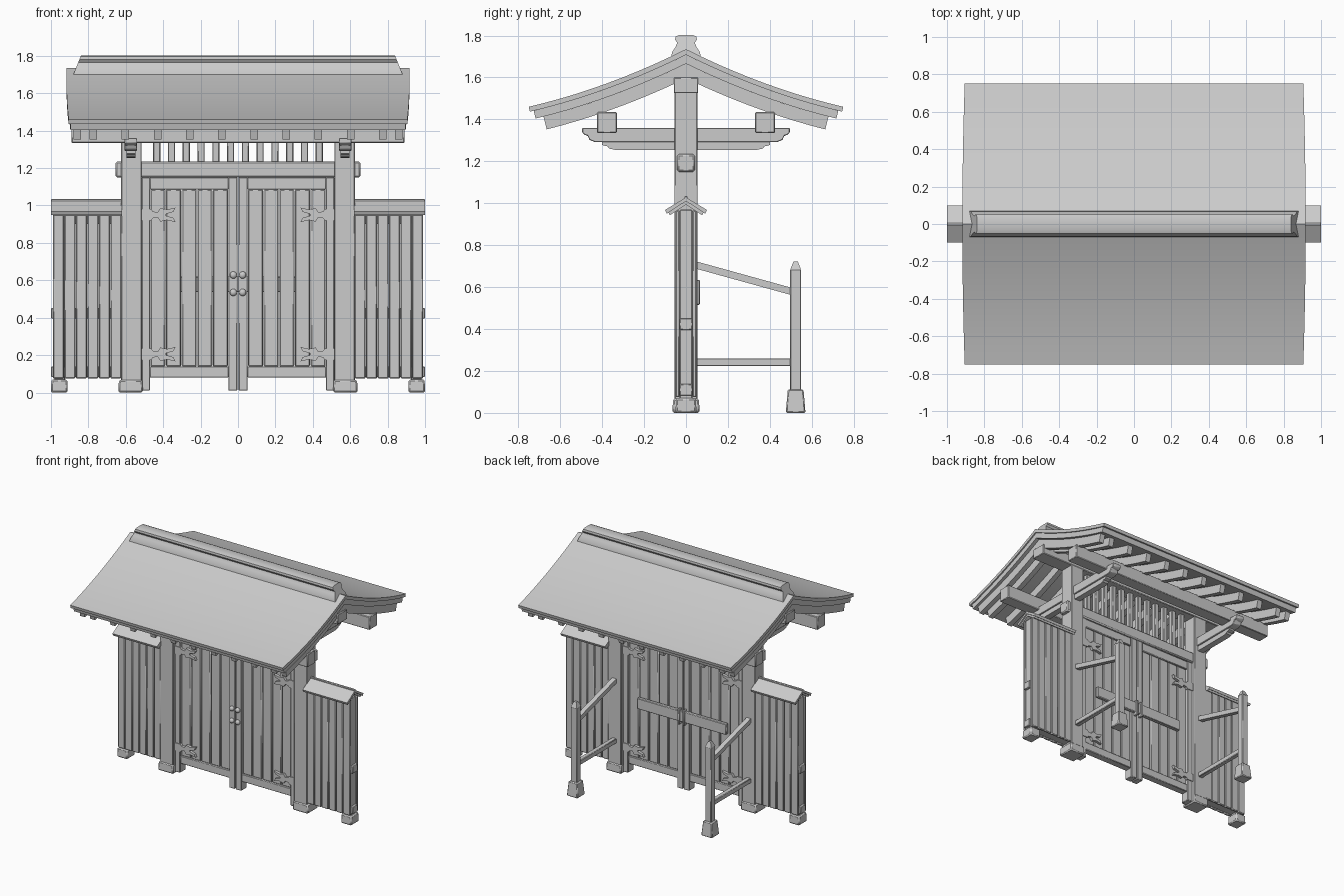
import bpy, bmesh, math
from mathutils import Vector

cube = bpy.data.objects.get("Cube")
if cube:
    bpy.data.objects.remove(cube, do_unlink=True)

mat = bpy.data.materials.new("plain grey")
mat.use_nodes = True
GREY = (0.6, 0.6, 0.6, 1)
mat.diffuse_color = GREY
mat.node_tree.nodes["Principled BSDF"].inputs["Base Color"].default_value = GREY
parts = []


def finish(name, bm, bevel=0):
    bmesh.ops.recalc_face_normals(bm, faces=bm.faces)
    mesh = bpy.data.meshes.new(name)
    bm.to_mesh(mesh)
    bm.free()
    mesh.materials.append(mat)
    ob = bpy.data.objects.new(name, mesh)
    bpy.context.collection.objects.link(ob)
    if bevel:
        mod = ob.modifiers.new("Bevel", 'BEVEL')
        mod.width, mod.segments = bevel, 1
    parts.append(ob)
    return ob


def box(name, x, y, z, bevel=0.004, taper=1):
    """Box from (min, max) ranges; taper scales the top."""
    bm = bmesh.new()
    bmesh.ops.create_cube(bm, size=1)
    c = [sum(r) / 2 for r in (x, y, z)]
    d = [abs(r[1] - r[0]) for r in (x, y, z)]
    for v in bm.verts:
        k = taper if v.co.z > 0 else 1
        v.co = (c[0] + v.co.x * d[0] * k, c[1] + v.co.y * d[1] * k, c[2] + v.co.z * d[2])
    return finish(name, bm, bevel)


def prism(name, pts, lo, hi, axis='X', bevel=0):
    """Extrude an outline: (y, z) along X or (x, z) along Y."""
    bm = bmesh.new()
    place = (lambda p, t: (t, p[0], p[1])) if axis == 'X' else (lambda p, t: (p[0], t, p[1]))
    a = [bm.verts.new(place(p, lo)) for p in pts]
    b = [bm.verts.new(place(p, hi)) for p in pts]
    bm.faces.new(a)
    bm.faces.new(b[::-1])
    for i in range(len(pts)):
        j = (i + 1) % len(pts)
        bm.faces.new((a[i], a[j], b[j], b[i]))
    return finish(name, bm, bevel)


def side(s, a, b):
    return tuple(sorted((s * a, s * b)))


# Curved roof: layers are offsets of one sweeping slope
def slope_point(y, depth):
    n = Vector((0.5 - 0.356 * y, 1)).normalized()
    if y == 0:
        return (0, 1.735 - depth / n.y)
    return (y - n.x * depth, 1.735 - 0.5 * y + 0.178 * y * y - n.y * depth)


def roof_outline(reach, top, bottom, steps=10):
    ys = [reach * i / steps for i in range(steps + 1)]
    up = [slope_point(y, top) for y in ys]
    low = [slope_point(y, bottom) for y in ys]
    right = up + low[::-1]
    left = [(-y, z) for y, z in right if y > 1e-6]
    n = len(up) - 1
    return left[:n][::-1] + up + low[::-1] + left[n:][::-1]


for name, reach, top, bottom, half in (("roof_covering", 0.75, 0, 0.024, 0.918),
                                       ("roof_underboard", 0.732, 0.024, 0.062, 0.908)):
    roof = prism(name, roof_outline(reach, top, bottom), -half, half)
    for v in roof.data.vertices:
        v.co.x *= 1 - 0.014 * (v.co.y / 0.75) ** 2

rafter = roof_outline(0.695, 0.062, 0.125)
for x in [-0.86, 0.86] + [-0.774 + 0.172 * i for i in range(10)]:
    prism("rafter", rafter, x - 0.02, x + 0.02)

# Ridge cap with flared ends
half_cap = [(0.07, 1.7), (0.066, 1.722), (0.05, 1.745), (0.042, 1.765), (0.052, 1.78),
            (0.05, 1.796), (0.03, 1.803)]
cap = prism("ridge_cap", half_cap + [(-y, z) for y, z in half_cap[::-1]], -0.88, 0.88)
for v in cap.data.vertices:
    v.co.x *= 1 - 0.045 * (v.co.z - 1.7) / 0.1

# Long roof beams
box("ridge_beam", (-0.89, 0.89), (-0.058, 0.058), (1.525, 1.6))
for s in (-1, 1):
    box("eave_purlin", (-0.89, 0.89), side(s, 0.33, 0.424), (1.335, 1.435))


# Stepped bracket arm outlines with scrolled ends
def arm(half, low, high):
    h = high - low
    r = [(half, high), (half, high - 0.35 * h), (half - 0.012, high - 0.5 * h),
         (half - 0.025, high - 0.55 * h), (half - 0.035, low + 0.15 * h), (half - 0.06, low)]
    return r + [(-y, z) for y, z in r[::-1]]


for s in (-1, 1):
    # Main posts, footings and bracket arms
    box("main_post", side(s, 0.515, 0.625), (-0.055, 0.055), (0.05, 1.53))
    box("main_footing", side(s, 0.508, 0.64), (-0.065, 0.065), (0, 0.068), 0.008, 0.95)
    c = s * 0.573
    prism("upper_bracket_arm", arm(0.495, 1.292, 1.36), c - 0.034, c + 0.034, bevel=0.003)
    prism("lower_bracket_arm", arm(0.4, 1.255, 1.292), c - 0.024, c + 0.024)

    # Rear support post with pointed top, footing and braces
    box("support_footing", (c - 0.047, c + 0.047), (0.476, 0.57), (0, 0.112), 0.006, 0.8)
    box("support_post", (c - 0.026, c + 0.026), (0.497, 0.549), (0.1, 0.685))
    box("support_post_tip", (c - 0.026, c + 0.026), (0.497, 0.549), (0.683, 0.722), 0, 0.4)
    prism("sloping_brace", [(0.04, 0.725), (0.51, 0.595), (0.51, 0.56), (0.04, 0.69)],
          c - 0.018, c + 0.018)
    box("level_brace", (c - 0.018, c + 0.018), (0.04, 0.51), (0.223, 0.26))

    # Door leaf frame and planks
    box("door_jamb", side(s, 0.47, 0.515), (-0.034, 0.034), (0.01, 1.15))
    box("meeting_stile", side(s, 0.003, 0.052), (-0.034, 0.034), (0.01, 1.15))
    box("door_top_rail", side(s, 0.05, 0.472), (-0.028, 0.028), (1.085, 1.15))
    box("door_bottom_rail", side(s, 0.05, 0.472), (-0.028, 0.028), (0.08, 0.14))
    for i in range(5):
        a = 0.052 + i * 0.0836
        box("door_plank", side(s, a + 0.002, a + 0.0816), (-0.02, 0.02), (0.138, 1.087), 0.006)

    # Forked strap hinges on both faces, knobs on the front
    half_strap = [(0.515, 0.03), (0.465, 0.03), (0.455, 0.018), (0.43, 0.014), (0.415, 0.036),
                  (0.38, 0.028), (0.335, 0.038), (0.345, 0.016), (0.385, 0.005)]
    strap = half_strap + [(x, -z) for x, z in half_strap[::-1]]
    for z in (0.205, 0.95):
        for y in (-1, 1):
            prism("strap_hinge", [(s * x, z + h) for x, h in strap], y * 0.018, y * 0.04, 'Y')
    for z in (0.535, 0.628):
        bm = bmesh.new()
        bmesh.ops.create_uvsphere(bm, u_segments=16, v_segments=10, radius=0.019)
        for v in bm.verts:
            v.co = (v.co.x + s * 0.025, v.co.y * 0.8 - 0.04, v.co.z + z)
        finish("door_knob", bm)

    # Latch bar keeper on the back
    box("bar_keeper", side(s, 0.012, 0.03), (0.03, 0.066), (0.515, 0.635))

    # Side fence: footing, end post, rails and planks on both faces
    box("fence_footing", side(s, 0.91, 1.0), (-0.05, 0.05), (0, 0.07), 0.008, 0.95)
    box("fence_end_post", side(s, 0.925, 0.982), (-0.03, 0.03), (0.06, 0.97))
    for z in (0.082, 0.395, 0.9):
        end = 1.0 if z < 0.8 else 0.98
        box("fence_rail", side(s, 0.6, end), (-0.031, 0.031), (z, z + 0.056))
    for i in range(6):
        a = 0.622 + i * 0.0615
        for y in (-1, 1):
            box("fence_plank", side(s, a + 0.0015, a + 0.06), side(y, 0.03, 0.05),
                (0.075, 0.965), 0.005)

    # Small fence roof in two thin layers
    for reach, peak, eave, thick, end in ((0.1, 1.028, 0.968, 0.018, 1.0),
                                          (0.085, 1.01, 0.959, 0.016, 0.99)):
        prism("fence_roof", [(-reach, eave), (0, peak), (reach, eave), (reach - 0.008, eave - thick),
                             (0, peak - thick), (0.008 - reach, eave - thick)],
              *side(s, 0.62, end))
    box("fence_roof_ridge", side(s, 0.62, 1.0), (-0.008, 0.008), (1.01, 1.034), 0.003)

# Lintel through the posts, slats above and latch bar behind
box("lintel", (-0.655, 0.655), (-0.042, 0.042), (1.15, 1.234), 0.008)
for i in range(12):
    x = (i - 5.5) * 0.079
    box("transom_slat", (x - 0.019, x + 0.019), (-0.019, 0.019), (1.22, 1.53))
box("latch_bar", (-0.38, 0.38), (0.028, 0.056), (0.537, 0.62))

# Smooth curves, keep edges sharp
bpy.ops.object.select_all(action='DESELECT')
for ob in parts:
    ob.select_set(True)
bpy.context.view_layer.objects.active = parts[0]
bpy.ops.object.shade_smooth_by_angle(angle=math.radians(30))
